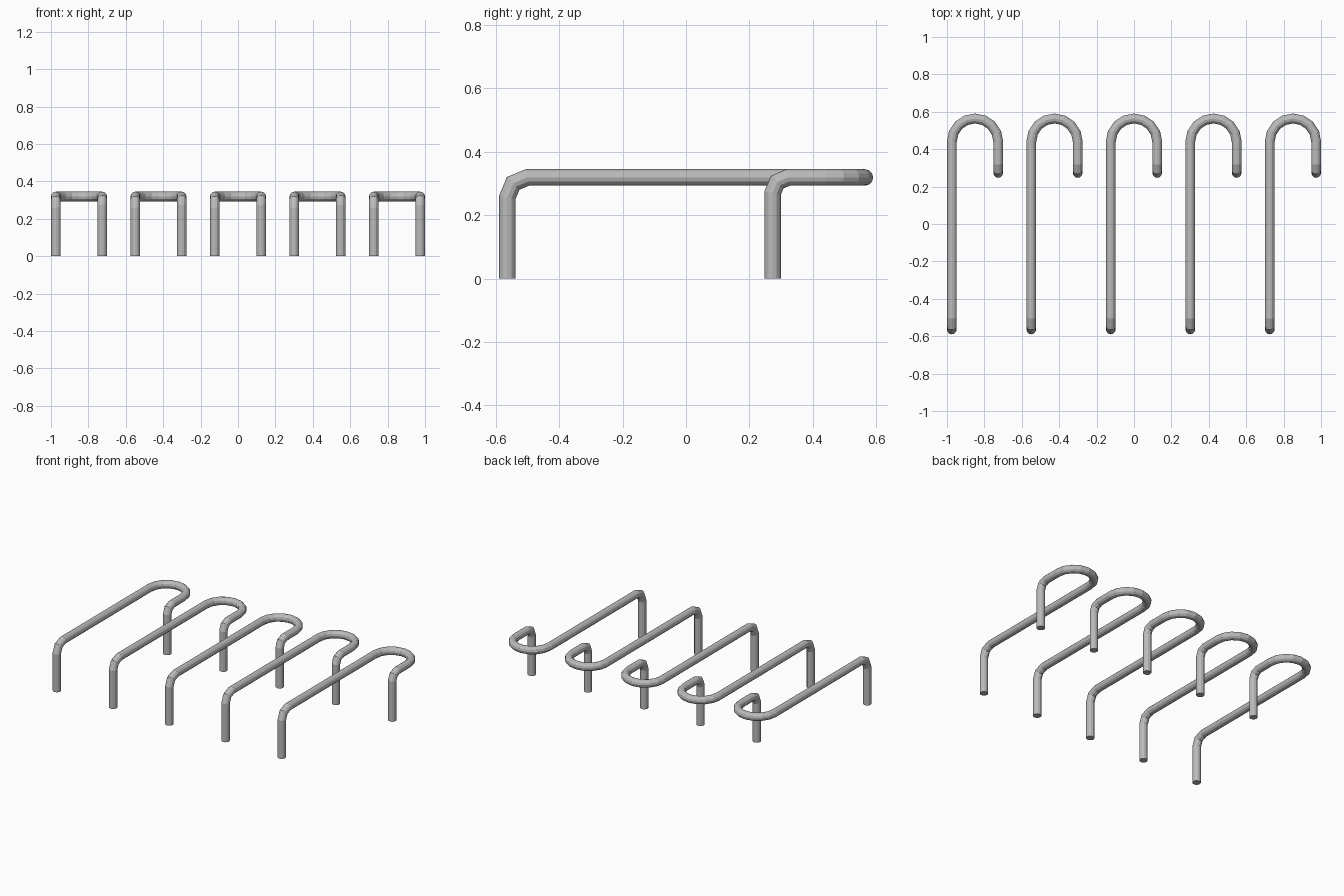
import bpy
import bmesh
from math import sin, cos, pi, tau
from mathutils import Vector

if "Cube" in bpy.data.objects:
    bpy.data.objects.remove(bpy.data.objects["Cube"], do_unlink=True)

COUNT, SPACING, FIRST_X = 5, 0.425, -0.974
RADIUS, SIDES = 0.026, 12
WIDTH, TOP = 0.248, 0.319
FRONT, SHORT_Y, TURN_Y = -0.564, 0.273, 0.44
FRONT_BEND, SHORT_BEND = 0.064, 0.05

steel = bpy.data.materials.new("steel_grey")
steel.use_nodes = True
grey = (0.5, 0.5, 0.5, 1)
steel.diffuse_color = grey
steel.node_tree.nodes["Principled BSDF"].inputs["Base Color"].default_value = grey


def elbow(x, y, r):
    """Points of a bend from a leg up into the horizontal run."""
    return [Vector((x, y + r - r * cos(a), TOP - r + r * sin(a)))
            for a in (0, pi / 4, pi / 2)]


def hoop_path():
    # Long leg and elbow, half-circle turn at the back, short elbow and leg
    half = WIDTH / 2
    turn = [Vector((half - half * cos(pi * i / 8), TURN_Y + half * sin(pi * i / 8), TOP))
            for i in range(9)]
    return ([Vector((0, FRONT, 0))] + elbow(0, FRONT, FRONT_BEND) + turn
            + elbow(WIDTH, SHORT_Y, SHORT_BEND)[::-1] + [Vector((WIDTH, SHORT_Y, 0))])


def tube_mesh(path):
    """Sweep a round section along the path with mitred joints and end caps."""
    bm = bmesh.new()
    dirs = [(b - a).normalized() for a, b in zip(path, path[1:])]
    ring = [path[0] + RADIUS * Vector((cos(tau * i / SIDES), sin(tau * i / SIDES), 0))
            for i in range(SIDES)]
    rings = [[bm.verts.new(p) for p in ring]]
    for i, d in enumerate(dirs):
        end = path[i + 1]
        n = d + dirs[i + 1] if i + 1 < len(dirs) else d
        ring = [p + d * ((end - p).dot(n) / d.dot(n)) for p in ring]
        rings.append([bm.verts.new(p) for p in ring])
    for a, b in zip(rings, rings[1:]):
        for i in range(SIDES):
            j = (i + 1) % SIDES
            bm.faces.new((a[i], a[j], b[j], b[i]))
    bm.faces.new(rings[0][::-1])
    bm.faces.new(rings[-1])
    bmesh.ops.recalc_face_normals(bm, faces=bm.faces)
    mesh = bpy.data.meshes.new("rack_hoop")
    bm.to_mesh(mesh)
    bm.free()
    mesh.materials.append(steel)
    return mesh


# Row of identical bent-tube hoops
hoop = tube_mesh(hoop_path())
for k in range(COUNT):
    obj = bpy.data.objects.new(f"rack_hoop_{k + 1}", hoop)
    obj.location.x = FIRST_X + k * SPACING
    bpy.context.collection.objects.link(obj)
